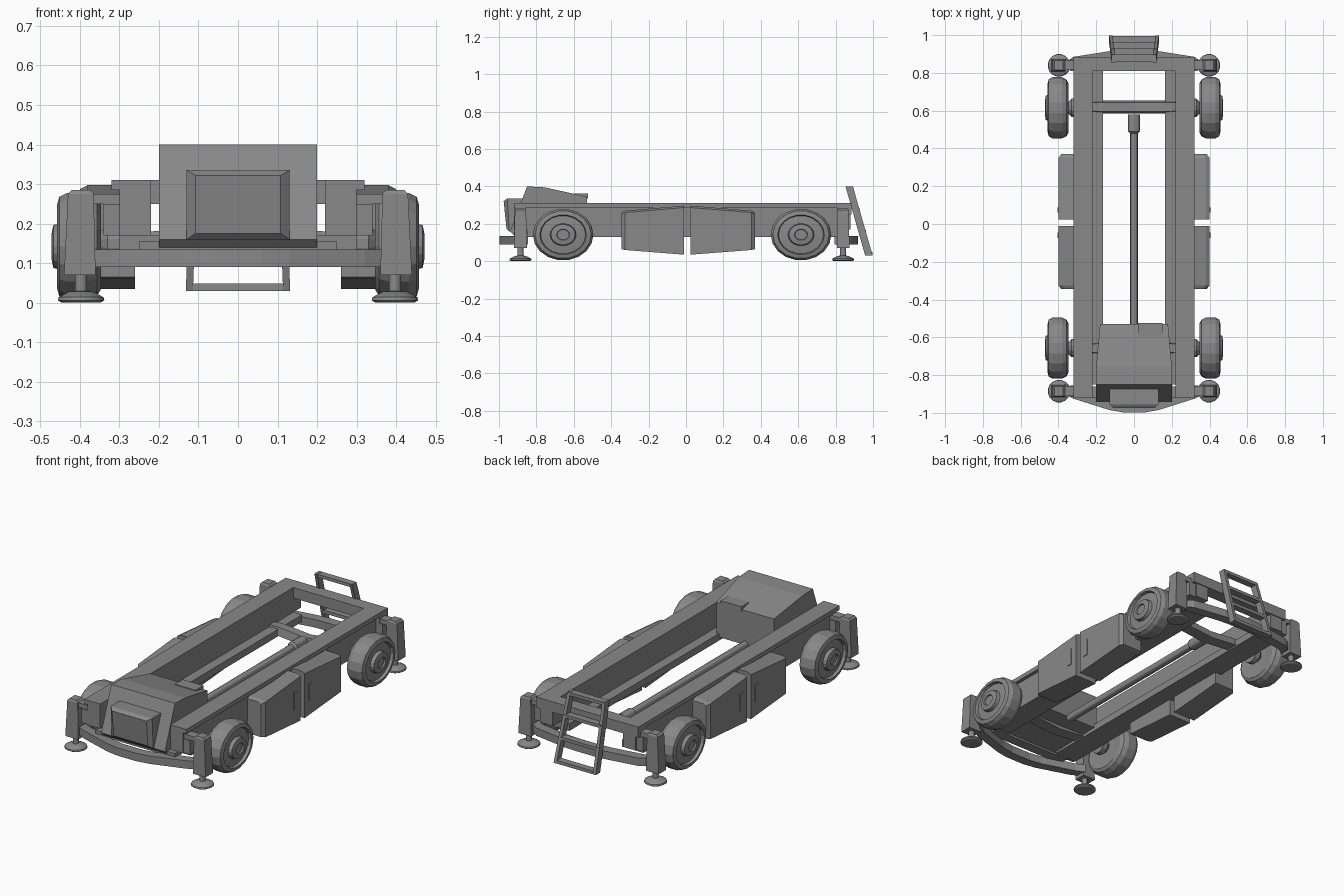
import bpy, bmesh, math
from mathutils import Vector, Matrix

if "Cube" in bpy.data.objects:
    bpy.data.objects.remove(bpy.data.objects["Cube"], do_unlink=True)

GREY = (0.25, 0.25, 0.25, 1)
mat = bpy.data.materials.new("chassis_grey")
mat.use_nodes = True
mat.diffuse_color = GREY
mat.node_tree.nodes["Principled BSDF"].inputs["Base Color"].default_value = GREY


def finish(name, bm, smooth=False):
    bmesh.ops.recalc_face_normals(bm, faces=bm.faces)
    me = bpy.data.meshes.new(name)
    bm.to_mesh(me)
    bm.free()
    me.materials.append(mat)
    ob = bpy.data.objects.new(name, me)
    bpy.context.collection.objects.link(ob)
    if smooth:
        bpy.ops.object.select_all(action='DESELECT')
        ob.select_set(True)
        bpy.context.view_layer.objects.active = ob
        bpy.ops.object.shade_smooth_by_angle(angle=math.radians(30))
    return ob


def loft(name, rings, closed=False):
    """Join equal-length rings of points, capping the ends."""
    bm = bmesh.new()
    vs = [[bm.verts.new(p) for p in r] for r in rings]
    n = len(rings[0])
    pairs = list(zip(vs, vs[1:])) + ([(vs[-1], vs[0])] if closed else [])
    for a, b in pairs:
        for i in range(n):
            j = (i + 1) % n
            bm.faces.new((a[i], a[j], b[j], b[i]))
    if not closed:
        bm.faces.new(vs[0])
        bm.faces.new(vs[-1])
    return finish(name, bm)


def rect(x0, x1, y0, y1, z):
    return [(x0, y0, z), (x1, y0, z), (x1, y1, z), (x0, y1, z)]


def box(name, x0, x1, y0, y1, z0, z1):
    return loft(name, [rect(x0, x1, y0, y1, z0), rect(x0, x1, y0, y1, z1)])


def lathe(name, profile, center, axis, segs=16, scale=(1, 1, 1), smooth=False):
    """Turn (radius, distance) pairs around an axis through center."""
    bm = bmesh.new()
    rot = Vector((0, 0, 1)).rotation_difference(Vector(axis)).to_matrix()
    rings = []
    for r, h in profile:
        ring = []
        for i in range(segs):
            a = math.tau * (i + 0.5) / segs
            p = rot @ Vector((r * math.cos(a), r * math.sin(a), h))
            ring.append(bm.verts.new(Vector(center) + Vector(p[k] * scale[k] for k in range(3))))
        rings.append(ring)
    for a, b in zip(rings, rings[1:]):
        for i in range(segs):
            j = (i + 1) % segs
            bm.faces.new((a[i], a[j], b[j], b[i]))
    bm.faces.new(rings[0])
    bm.faces.new(rings[-1])
    return finish(name, bm, smooth)


def sided(s, x0, x1):
    return (x0, x1) if s > 0 else (-x1, -x0)


TYRE = [(.07, -.05), (.13, -.055), (.15, -.045), (.162, -.02), (.162, .03), (.15, .05),
        (.125, .056), (.12, .04), (.07, .045), (.065, .065), (.035, .07), (.032, .062)]

for s, side in ((1, "left"), (-1, "right")):
    # Long side rails
    box(f"{side}_rail_top", *sided(s, .22, .32), -.92, .88, .285, .31)
    box(f"{side}_rail_web", *sided(s, .22, .30), -.92, .88, .17, .285)
    box(f"{side}_rail_ledge", *sided(s, .165, .30), -.85, .81, .13, .17)

    # Storage cabinets, tapered towards the wheels
    for end, near, far in (("front", -.01, -.345), ("rear", .025, .37)):
        def section(y, x, lo, hi):
            return [(s * .26, y, lo), (s * x, y, lo), (s * x, y, hi - .01),
                    (s * (x - .02), y, hi), (s * .26, y, hi)]
        bevel = far + (.02 if far < 0 else -.02)
        loft(f"{side}_{end}_cabinet", [section(near, .40, .035, .297),
             section(bevel, .40, .06, .27), section(far, .385, .065, .26)])
        d = 1 if far > 0 else -1
        y0, y1 = sorted((near + d * .035, near + d * .063))
        box(f"{side}_{end}_cabinet_handle", *sided(s, .40, .404), y0, y1, .12, .215)

    # Wheels
    for end, y in (("front", -.657), ("rear", .615)):
        lathe(f"{side}_{end}_wheel", TYRE, (s * .402, y, .142), (s, 0, 0), 18, (1, 1, .85))
        lathe(f"{side}_{end}_axle_hub", [(.05, 0), (.05, .03), (.03, .05)],
              (s * .30, y, .15), (s, 0, 0), 12)

    # Corner stabiliser legs with arms and round feet
    for end, y, d in (("front", -.885, -1), ("rear", .84, 1)):
        loft(f"{side}_{end}_leg", [rect(*sided(s, .36, .44), y - .034, y + .034, .07),
             rect(*sided(s, .365, .43), y - .03, y + .03, .275),
             rect(*sided(s, .375, .42), y - .025, y + .025, .285)])
        box(f"{side}_{end}_leg_arm", *sided(s, .26, .40), y - .025, y + .025, .25, .275)
        box(f"{side}_{end}_rail_end", *sided(s, .26, .34), y - .03, y + .03, .17, .25)
        lathe(f"{side}_{end}_foot", [(.05, 0), (.06, .006), (.058, .014), (.03, .028),
              (.016, .03), (.016, .08)], (s * .397, y, 0), (0, 0, 1), 16, smooth=True)

# Axles with a slim bowed beam, and the drive shaft
for end, y in (("front", -.657), ("rear", .62)):
    loft(f"{end}_axle", [[(x, y - w, z - .022), (x, y + w, z - .022),
         (x, y + w * .7, z + .022), (x, y - w * .7, z + .022)]
         for x, w, z in ((-.36, .025, .155), (-.16, .035, .16), (0, .035, .145),
                         (.16, .035, .16), (.36, .025, .155))])
lathe("drive_shaft", [(.022, 0), (.022, 1.02), (.032, 1.03), (.032, 1.12)],
      (0, -.54, .15), (0, 1, 0), 12, smooth=True)

# Cross members
box("rear_cross_beam", -.32, .32, .81, .885, .25, .31)
box("front_cross_member", -.25, .25, -.92, -.86, .13, .155)

# Bowed bumpers between the legs
for end, d, plan in (("front", -1, ((.37, .90), (.32, .925), (.13, .985), (.06, .997))),
                     ("rear", 1, ((.37, .85), (.32, .885), (.13, .915), (.06, .92)))):
    half = [(x, d * y) for x, y in plan]
    full = half + [(-x, y) for x, y in reversed(half)]
    loft(f"{end}_bumper", [[(x, y, .09), (x, y, .135), (x, y - d * .055, .135),
                            (x, y - d * .055, .09)] for x, y in full])

# Engine hood with sloping top and a raised front grille
hood = ((-.92, .14, .20), (-.94, .16, .20), (-.85, .40, .20), (-.755, .395, .20),
        (-.53, .345, .18), (-.53, .15, .18))
loft("engine_hood", [[(s * w, y, z) for y, z, w in hood] for s in (-1, 1)])
loft("front_grille", [[(-.13, -.90, .16), (.13, -.90, .16), (.13, -.87, .335), (-.13, -.87, .335)],
     [(-.13, -.945, .16), (.13, -.945, .16), (.13, -.955, .335), (-.13, -.955, .335)],
     [(-.108, -.96, .175), (.108, -.96, .175), (.108, -.975, .322), (-.108, -.975, .322)]])
box("hood_step", .02, .15, -.595, -.525, .335, .363)

# Leaning rear ladder
def lean(z):
    return .978 - (z - .03) * .285


for s, side in ((1, "left"), (-1, "right")):
    loft(f"{side}_ladder_rail", [rect(*sided(s, w - .018, w), lean(z) - .02, lean(z) + .02, z)
                                 for z, w in ((.03, .132), (.40, .118))])
for i, z in enumerate((.03, .15, .265, .38)):
    box(f"ladder_rung_{i + 1}", -.115, .115, lean(z) - .02, lean(z) + .018, z, z + .018)
